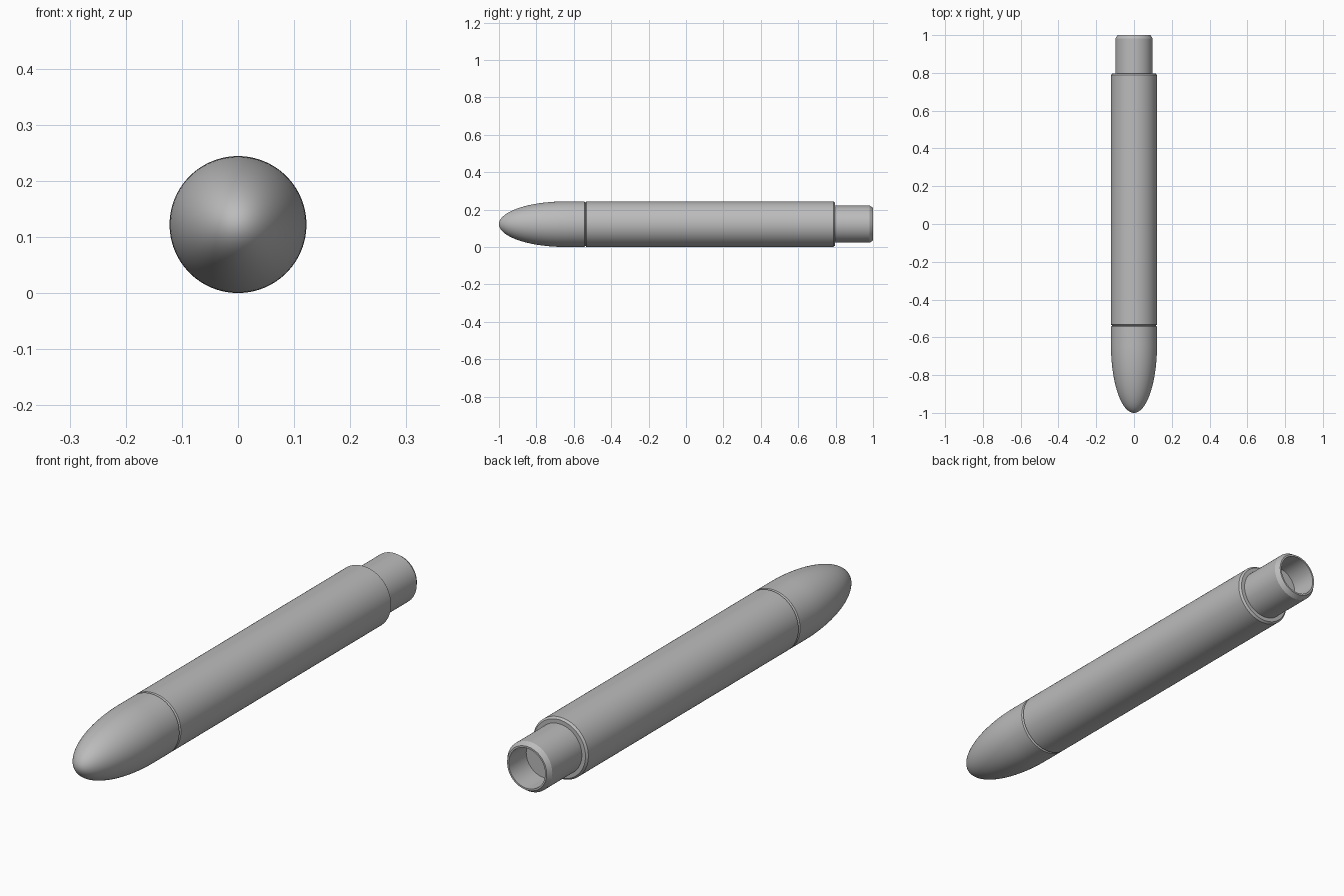
import bpy
import bmesh
from math import cos, sin, pi, radians

SEGMENTS = 96
RADIUS = 0.122      # main barrel radius, also the height of the axis
NOSE_LENGTH = 0.36  # rounded part of the nose
GROOVE = 0.115      # radius at the bottom of the joint

cube = bpy.data.objects.get("Cube")
if cube:
    bpy.data.objects.remove(cube, do_unlink=True)

grey = bpy.data.materials.new("plain grey")
grey.use_nodes = True
colour = (0.5, 0.5, 0.5, 1)
grey.diffuse_color = colour
grey.node_tree.nodes["Principled BSDF"].inputs["Base Color"].default_value = colour


def lathe(name, profile):
    """Turn (radius, y) points about the y axis; a zero radius makes a pole."""
    bm = bmesh.new()
    rings = []
    for r, y in profile:
        if r == 0:
            rings.append([bm.verts.new((0, y, 0))] * SEGMENTS)
        else:
            turns = [2 * pi * i / SEGMENTS for i in range(SEGMENTS)]
            rings.append([bm.verts.new((r * cos(a), y, r * sin(a))) for a in turns])
    for a, b in zip(rings, rings[1:]):
        for i in range(SEGMENTS):
            j = (i + 1) % SEGMENTS
            corners = list(dict.fromkeys((a[i], b[i], b[j], a[j])))
            bm.faces.new(corners)
    # Points run front to back along the outside, so flip faces outward
    bmesh.ops.reverse_faces(bm, faces=bm.faces[:])
    bm.normal_update()
    probe = max(bm.faces, key=lambda f: f.calc_center_median().xz.length)
    centre = probe.calc_center_median()
    if probe.normal.x * centre.x + probe.normal.z * centre.z < 0:
        bmesh.ops.reverse_faces(bm, faces=bm.faces[:])
    mesh = bpy.data.meshes.new(name)
    bm.to_mesh(mesh)
    bm.free()
    mesh.materials.append(grey)
    obj = bpy.data.objects.new(name, mesh)
    obj.location.z = RADIUS
    bpy.context.collection.objects.link(obj)
    bpy.ops.object.select_all(action='DESELECT')
    obj.select_set(True)
    bpy.context.view_layer.objects.active = obj
    bpy.ops.object.shade_smooth_by_angle(angle=radians(30))
    return obj


# Elliptical nose running straight into the joint
steps = 32
angles = [pi / 2 * i / steps for i in range(1, steps + 1)]
dome = [(RADIUS * sin(a), -1 + NOSE_LENGTH * (1 - cos(a))) for a in angles]
lathe("nose", [(0, -1)] + dome + [(RADIUS, -0.543), (GROOVE, -0.538)])

# Long barrel with bevelled ends and a rear shoulder
lathe("barrel", [(GROOVE, -0.538), (RADIUS, -0.533), (RADIUS, 0.788),
                 (0.115, 0.796), (0.099, 0.796)])

# Narrow rear neck with a bevelled lip and a blind bore
lathe("neck", [(0.099, 0.796), (0.099, 0.982), (0.087, 1), (0.08, 1),
               (0.08, 0.89), (0, 0.89)])
